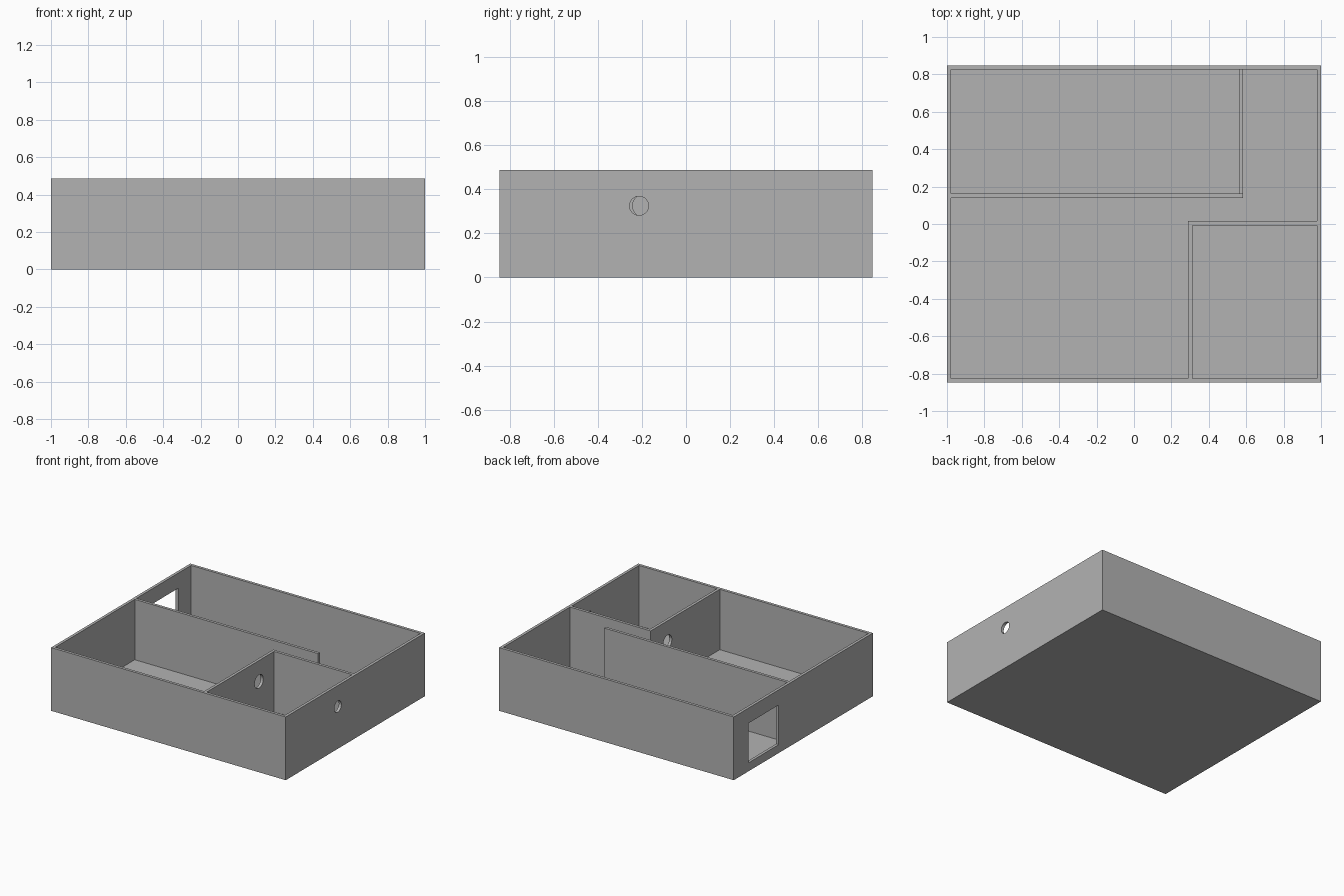
import bpy
import bmesh
from math import pi
from mathutils import Matrix

cube = bpy.data.objects.get("Cube")
if cube:
    bpy.data.objects.remove(cube, do_unlink=True)

W, D, H = 1.0, 0.847, 0.487     # half width, half depth, height
T = 0.022                       # wall and floor thickness
IX, IY = W - T, D - T           # inner faces of the outer walls
TOP = H + 0.1                   # cutters rise past the rim

grey = bpy.data.materials.new("plain grey")
grey.use_nodes = True
colour = (0.45, 0.45, 0.45, 1)
grey.diffuse_color = colour
grey.node_tree.nodes["Principled BSDF"].inputs["Base Color"].default_value = colour


def finish(name, bm):
    bmesh.ops.recalc_face_normals(bm, faces=bm.faces)
    mesh = bpy.data.meshes.new(name)
    bm.to_mesh(mesh)
    bm.free()
    mesh.materials.append(grey)
    obj = bpy.data.objects.new(name, mesh)
    bpy.context.collection.objects.link(obj)
    return obj


def prism(name, outline, z0, z1):
    """Extrude a plan outline from z0 up to z1."""
    bm = bmesh.new()
    face = bm.faces.new([bm.verts.new((x, y, z0)) for x, y in outline])
    top = bmesh.ops.extrude_face_region(bm, geom=[face])["geom"]
    verts = [v for v in top if isinstance(v, bmesh.types.BMVert)]
    bmesh.ops.translate(bm, verts=verts, vec=(0, 0, z1 - z0))
    return finish(name, bm)


def box(name, x0, x1, y0, y1, z0, z1):
    return prism(name, [(x0, y0), (x1, y0), (x1, y1), (x0, y1)], z0, z1)


def bore(name, x, y, z, radius):
    """Short cylinder along x."""
    bm = bmesh.new()
    bmesh.ops.create_cone(bm, cap_ends=True, segments=48, radius1=radius,
                          radius2=radius, depth=0.1,
                          matrix=Matrix.Translation((x, y, z)) @ Matrix.Rotation(pi / 2, 4, "Y"))
    return finish(name, bm)


def carve(target, cutter):
    cutter.hide_render = True
    mod = target.modifiers.new(cutter.name, "BOOLEAN")
    mod.operation = "DIFFERENCE"
    mod.solver = "EXACT"
    mod.object = cutter
    graph = bpy.context.evaluated_depsgraph_get()
    mesh = bpy.data.meshes.new_from_object(target.evaluated_get(graph))
    target.modifiers.clear()
    target.data = mesh
    bpy.data.objects.remove(cutter, do_unlink=True)


# Solid block that the rooms are carved from
walls = box("walls_and_floor", -W, W, -D, D, 0, H)

# Rooms: the hall wraps between the two closed rooms
hall = [(-IX, -IY), (0.29, -IY), (0.29, 0.015), (IX, 0.015),
        (IX, IY), (0.584, IY), (0.584, 0.14), (-IX, 0.14)]
carve(walls, prism("hall_space", hall, T, TOP))
carve(walls, box("back_room_space", -IX, 0.562, 0.162, IY, T, TOP))
carve(walls, box("front_room_space", 0.312, IX, -IY, -0.007, T, TOP))

# Wide passage above a low threshold
carve(walls, box("passage_opening", 0.54, 0.61, 0.162, IY, 0.1, TOP))

# Window and round wall openings
carve(walls, box("window_opening", -W - T, -IX + T, 0.3, 0.67, 0.065, 0.37))
carve(walls, bore("outer_round_opening", W - T / 2, -0.213, 0.325, 0.043))
carve(walls, bore("inner_round_opening", 0.301, -0.19, 0.325, 0.052))

if not walls.data.materials:
    walls.data.materials.append(grey)
